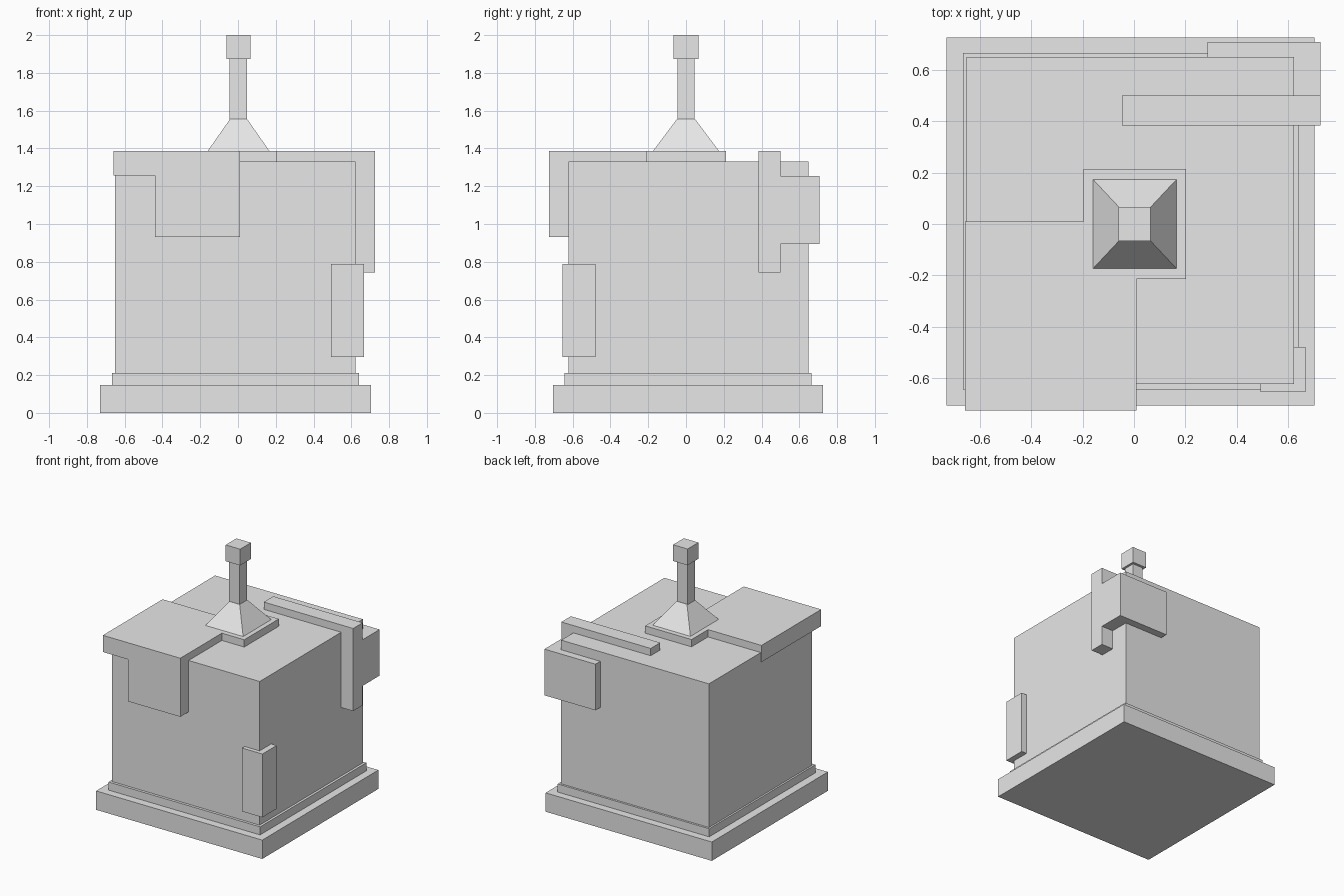
import bpy
import bmesh
from mathutils import Vector

cube = bpy.data.objects.get("Cube")
if cube:
    bpy.data.objects.remove(cube, do_unlink=True)

grey = bpy.data.materials.new("light grey")
grey.use_nodes = True
grey.diffuse_color = (0.8, 0.8, 0.8, 1)
grey.node_tree.nodes["Principled BSDF"].inputs["Base Color"].default_value = (0.8, 0.8, 0.8, 1)


def finish(name, bm):
    bmesh.ops.recalc_face_normals(bm, faces=bm.faces)
    mesh = bpy.data.meshes.new(name)
    bm.to_mesh(mesh)
    bm.free()
    mesh.materials.append(grey)
    obj = bpy.data.objects.new(name, mesh)
    bpy.context.collection.objects.link(obj)
    return obj


def block(name, x, y, z, taper=1.0):
    """Box between bounds; taper scales the top about the box centre."""
    bm = bmesh.new()
    bmesh.ops.create_cube(bm, size=1)
    for v in bm.verts:
        s = taper if v.co.z > 0 else 1.0
        v.co = [sum(b) / 2 + c * k * (b[1] - b[0])
                for b, c, k in zip((x, y, z), v.co, (s, s, 1))]
    return finish(name, bm)


def prism(name, outline, axis, lo, hi):
    """Flat outline extruded along axis 1 (points are x, z) or 2 (points are x, y)."""
    bm = bmesh.new()
    pts = [(a, lo, b) if axis == 1 else (a, b, lo) for a, b in outline]
    face = bm.faces.new([bm.verts.new(p) for p in pts])
    new = bmesh.ops.extrude_face_region(bm, geom=[face])["geom"]
    move = Vector((0, 0, 0))
    move[axis] = hi - lo
    bmesh.ops.translate(bm, vec=move,
                        verts=[g for g in new if isinstance(g, bmesh.types.BMVert)])
    return finish(name, bm)


TOP = 1.387      # upper surface of the raised plates
ROOF = 1.33      # upper surface of the main body

# Stepped base and main body
block("base", (-0.73, 0.703), (-0.705, 0.725), (0, 0.147))
block("base_step", (-0.666, 0.641), (-0.643, 0.665), (0.147, 0.21))
block("body", (-0.652, 0.622), (-0.622, 0.649), (0.21, ROOF))

# Slab folded over the front edge, with a longer hanging flap
block("roof_slab", (-0.658, 0.01), (-0.725, 0.01), (1.257, TOP))
block("slab_flap", (-0.44, 0.01), (-0.725, -0.61), (0.93, 1.257))

# Strap lying on the roof and folding down the side
prism("roof_strap",
      [(-0.046, ROOF), (0.622, ROOF), (0.622, 0.743), (0.725, 0.743), (0.725, TOP), (-0.046, TOP)],
      1, 0.383, 0.50)

# Plate wrapped around the back corner
prism("back_corner_plate",
      [(0.285, 0.649), (0.622, 0.649), (0.622, 0.50), (0.725, 0.50), (0.725, 0.708), (0.285, 0.708)],
      2, 0.895, 1.255)

# Guard on the lower front corner
block("front_corner_guard", (0.493, 0.668), (-0.654, -0.479), (0.295, 0.789))

# Spire: plinth, tapered foot, stem and square knob
block("spire_plinth", (-0.197, 0.203), (-0.213, 0.213), (ROOF, TOP))
block("spire_foot", (-0.16, 0.166), (-0.174, 0.174), (TOP, 1.557), taper=0.27)
block("spire_stem", (-0.044, 0.047), (-0.046, 0.046), (1.55, 1.873))
block("spire_knob", (-0.06, 0.065), (-0.066, 0.066), (1.873, 2.0))
